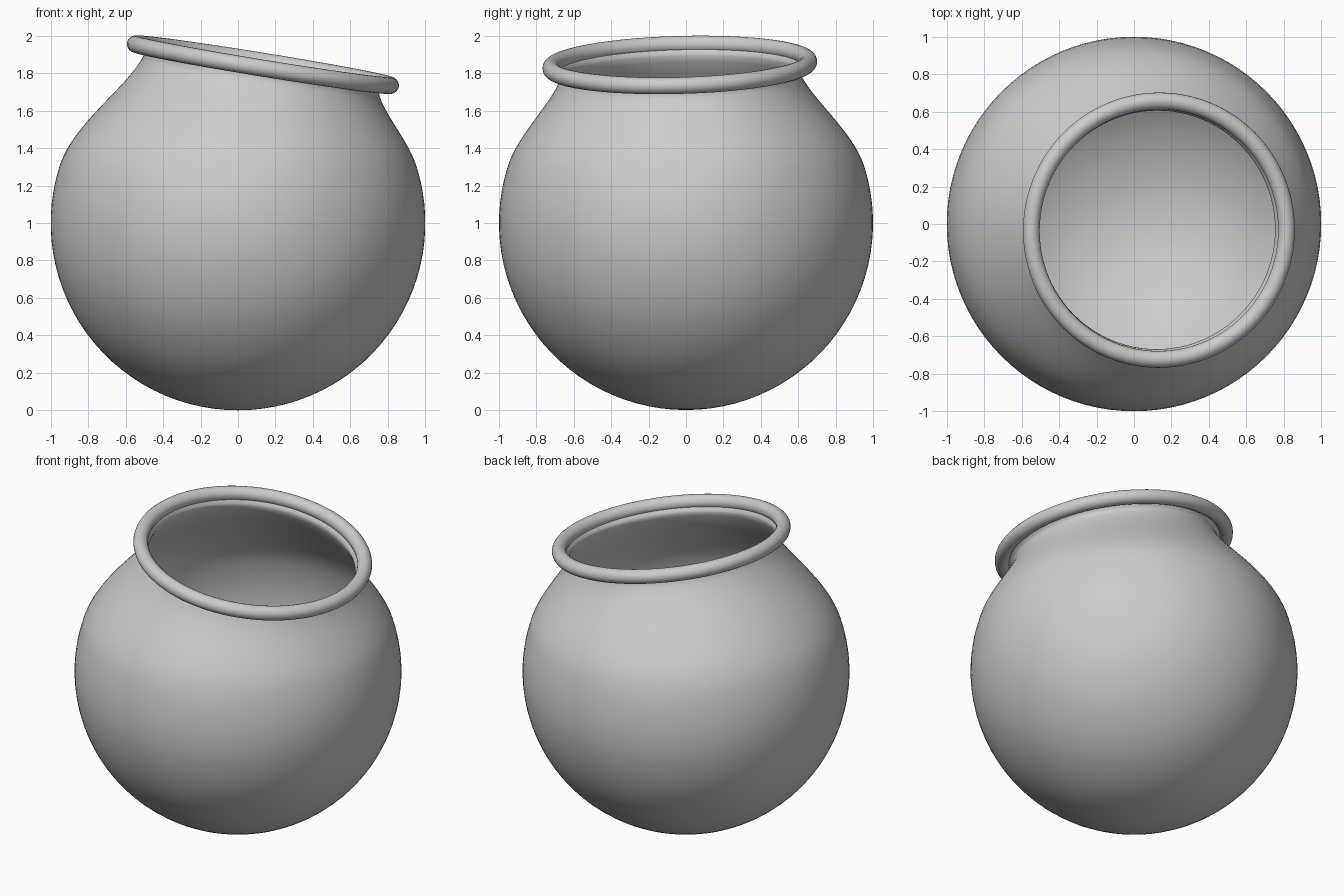
import bpy, bmesh, math
from mathutils import Vector

if "Cube" in bpy.data.objects:
    bpy.data.objects.remove(bpy.data.objects["Cube"])

SEG = 96
rim_center = Vector((0.133, -0.033, 1.845))
normal = Vector((0.162, -0.027, 1)).normalized()
tilt = Vector((0, 0, 1)).rotation_difference(normal)
sphere_center = Vector((0, 0, 1))


def sphere_point(a, p):
    # p is the angle up from the bottom pole
    return sphere_center + Vector((math.sin(p) * math.cos(a), math.sin(p) * math.sin(a), -math.cos(p)))


def ring_point(a, r, offset):
    return rim_center + tilt @ Vector((r * math.cos(a), r * math.sin(a), offset))


def column(a):
    # round belly
    top = math.radians(107.5)
    pts = [sphere_point(a, top * i / 28) for i in range(1, 29)]
    # shoulder blending from the belly into the tilted neck
    p0, p1 = pts[-1], ring_point(a, 0.637, -0.055)
    d = p1 - p0
    t0 = Vector((math.cos(top) * math.cos(a), math.cos(top) * math.sin(a), math.sin(top))) * d.length
    t1 = d * 0.5 + normal * 0.3 * d.length
    for i in range(1, 17):
        t = i / 16
        pts.append(p0 * (2*t**3 - 3*t**2 + 1) + t0 * (t**3 - 2*t**2 + t)
                   + p1 * (3*t**2 - 2*t**3) + t1 * (t**3 - t**2))
    # neck flaring into the rim
    pts += [ring_point(a, 0.640, -0.04), ring_point(a, 0.655, -0.02)]
    return pts


# Bowl body: open shell
bm = bmesh.new()
pole = bm.verts.new((0, 0, 0))
cols = [[bm.verts.new(p) for p in column(2 * math.pi * k / SEG)] for k in range(SEG)]
for k in range(SEG):
    c, n = cols[k], cols[(k + 1) % SEG]
    bm.faces.new((pole, n[0], c[0]))
    for i in range(len(c) - 1):
        bm.faces.new((c[i], n[i], n[i + 1], c[i + 1]))
for f in bm.faces:
    f.smooth = True
mesh = bpy.data.meshes.new("bowl_body")
bm.to_mesh(mesh)
bm.free()
bpy.context.collection.objects.link(bpy.data.objects.new("bowl_body", mesh))

# Rolled rim
bpy.ops.mesh.primitive_torus_add(major_radius=0.69, minor_radius=0.045, major_segments=SEG,
                                 minor_segments=20, location=rim_center,
                                 rotation=tilt.to_euler())
rim = bpy.context.object
rim.name = "rolled_rim"
bpy.ops.object.shade_smooth()
